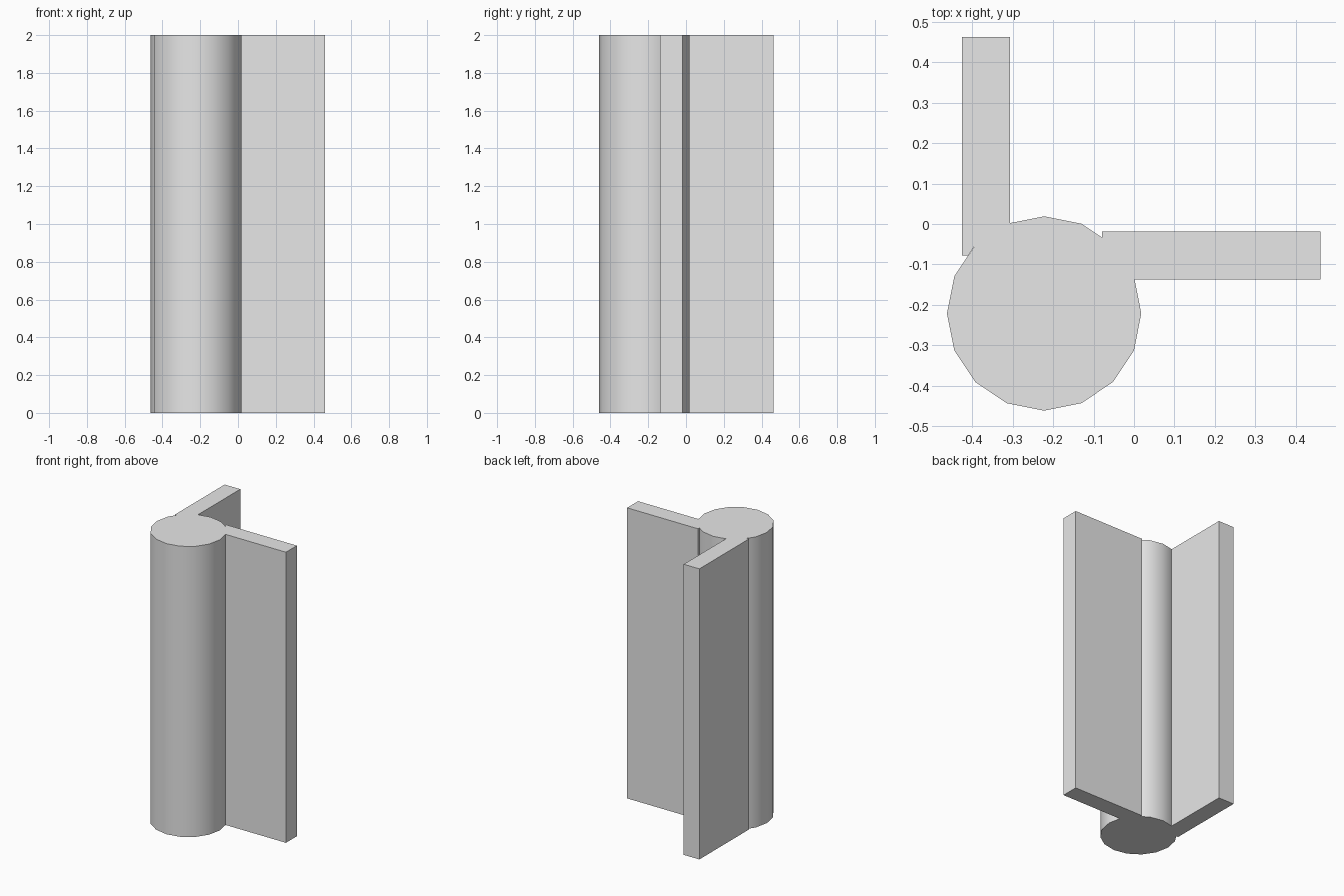
import bpy, bmesh, math

cube = bpy.data.objects.get("Cube")
if cube:
    bpy.data.objects.remove(cube, do_unlink=True)

HEIGHT = 2.0
CX, CY, RADIUS, SIDES = -0.222, -0.221, 0.24, 16

grey = bpy.data.materials.new("light_grey")
grey.use_nodes = True
grey.diffuse_color = (0.8, 0.8, 0.8, 1)
grey.node_tree.nodes["Principled BSDF"].inputs["Base Color"].default_value = (0.8, 0.8, 0.8, 1)


def prism(name, outline, turn=0.0):
    """Extrude a counter-clockwise outline upwards, turned about the column axis."""
    bm = bmesh.new()
    base = bm.faces.new([bm.verts.new((x, y, 0)) for x, y in outline])
    top = bmesh.ops.extrude_face_region(bm, geom=[base], use_keep_orig=True)["geom"]
    bmesh.ops.translate(bm, vec=(0, 0, HEIGHT),
                        verts=[v for v in top if isinstance(v, bmesh.types.BMVert)])
    bmesh.ops.recalc_face_normals(bm, faces=bm.faces)
    mesh = bpy.data.meshes.new(name)
    bm.to_mesh(mesh)
    bm.free()
    mesh.materials.append(grey)
    obj = bpy.data.objects.new(name, mesh)
    obj.location = (CX, CY, 0)
    obj.rotation_euler.z = turn
    bpy.context.collection.objects.link(obj)
    return obj


def rim(i):
    a = 2 * math.pi * i / SIDES
    return RADIUS * math.cos(a), RADIUS * math.sin(a)


# Round corner column
column = prism("corner_column", [rim(i) for i in range(SIDES)])
bpy.ops.object.select_all(action='DESELECT')
column.select_set(True)
bpy.context.view_layer.objects.active = column
bpy.ops.object.shade_smooth_by_angle(angle=math.radians(30))

# Wall outline, its inner end fitted to the facets of the column
wall = [(0.223, 0.084), (0.683, 0.084), (0.683, 0.203), (0.143, 0.203),
        (0.143, 0.1877), rim(2), rim(1)]
prism("left_wall", wall)
prism("back_wall", wall, math.pi / 2)
